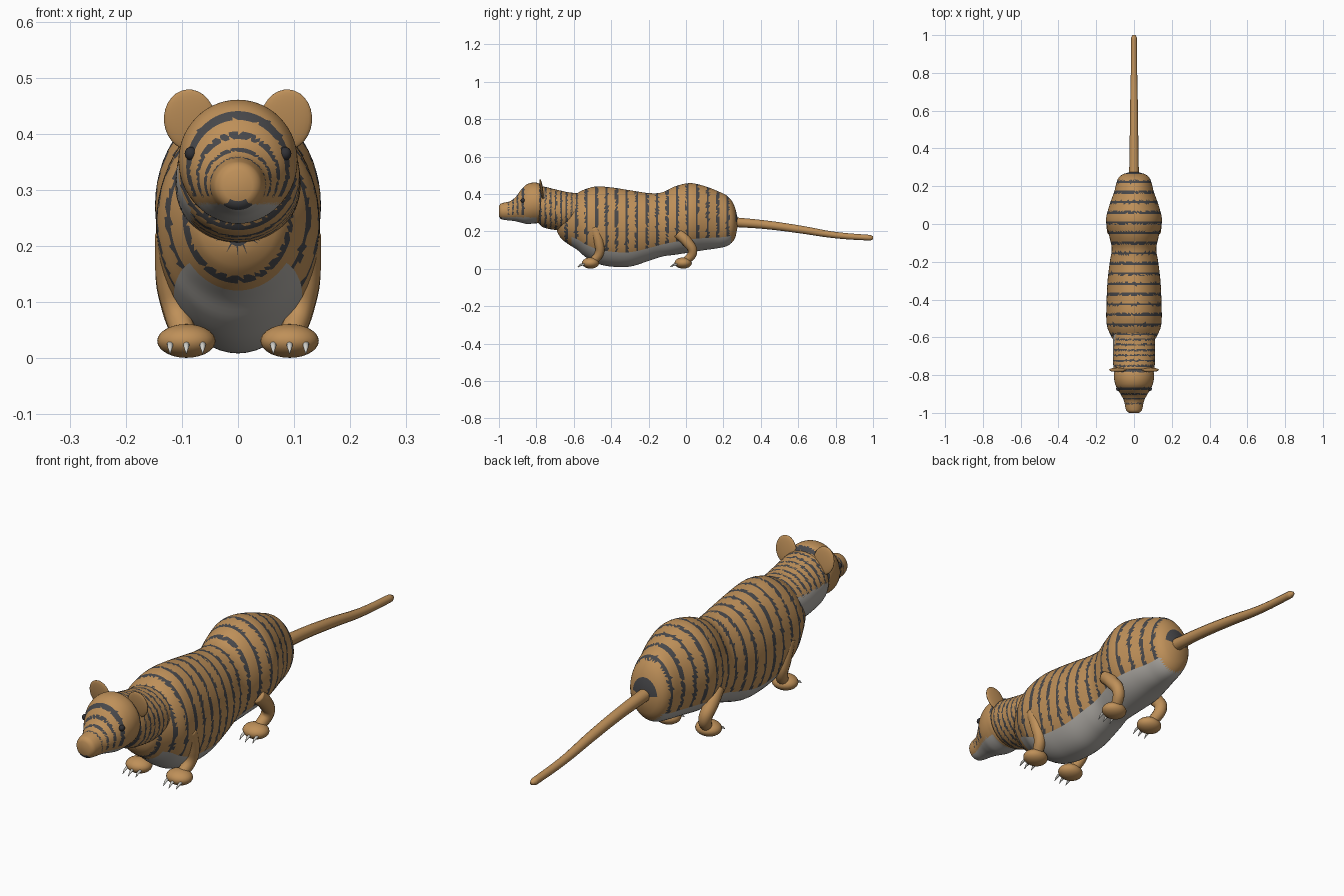
import bpy, bmesh, math, random
from mathutils import Vector, Matrix

random.seed(4)
cube = bpy.data.objects.get("Cube")
if cube:
    bpy.data.objects.remove(cube)


def material(name, rgb):
    m = bpy.data.materials.new(name)
    m.use_nodes = True
    m.diffuse_color = (*rgb, 1)
    m.node_tree.nodes["Principled BSDF"].inputs["Base Color"].default_value = (*rgb, 1)
    return m


TAN = material("tan fur", (0.52, 0.28, 0.10))
STRIPE = material("dark stripe", (0.065, 0.065, 0.07))
BELLY = material("grey belly", (0.42, 0.40, 0.37))
EYE = material("black eye", (0.03, 0.03, 0.035))
CLAW = material("pale claw", (0.65, 0.64, 0.60))


def finish(name, bm, mats, rule=None):
    """Turn a bmesh into a smooth object, colouring faces by a rule."""
    bmesh.ops.recalc_face_normals(bm, faces=bm.faces)
    for f in bm.faces:
        f.smooth = True
        if rule:
            f.material_index = rule(f.calc_center_median())
    mesh = bpy.data.meshes.new(name)
    bm.to_mesh(mesh)
    bm.free()
    for m in mats:
        mesh.materials.append(m)
    ob = bpy.data.objects.new(name, mesh)
    bpy.context.collection.objects.link(ob)
    return ob


def smooth_sample(rows, y):
    """Cubic interpolation of stations (y, half width, bottom, top)."""
    i = max(k for k in range(len(rows) - 1) if rows[k][0] <= y + 1e-9)
    a, b = rows[i], rows[i + 1]
    p, n = rows[max(i - 1, 0)], rows[min(i + 2, len(rows) - 1)]
    h = b[0] - a[0]
    t = (y - a[0]) / h
    out = []
    for k in (1, 2, 3):
        ma = (b[k] - p[k]) / (b[0] - p[0]) * h
        mb = (n[k] - a[k]) / (n[0] - a[0]) * h
        out.append((2*t**3 - 3*t*t + 1) * a[k] + (t**3 - 2*t*t + t) * ma
                   + (3*t*t - 2*t**3) * b[k] + (t**3 - t*t) * mb)
    return out


def loft(name, rows, rings, segs, rule):
    """Oval sections along y, split into triangles for ragged stripes."""
    bm = bmesh.new()
    loops = []
    y0, y1 = rows[0][0], rows[-1][0]
    for r in range(rings + 1):
        y = y0 + (y1 - y0) * r / rings
        w, lo, hi = smooth_sample(rows, y)
        loop = []
        for s in range(segs):
            a = math.tau * s / segs
            loop.append(bm.verts.new((w * math.sin(a), y,
                                      (lo + hi) / 2 + (hi - lo) / 2 * math.cos(a))))
        loops.append(loop)
    for la, lb in zip(loops, loops[1:]):
        for s in range(segs):
            bm.faces.new((la[s], la[s - 1], lb[s - 1], lb[s]))
    bm.faces.new(loops[0])
    bm.faces.new(loops[-1])
    bmesh.ops.triangulate(bm, faces=bm.faces)
    return finish(name, bm, [TAN, STRIPE, BELLY], rule)


def striped(y, spacing, duty):
    return int(((y + random.uniform(-.003, .003)) / spacing) % 1 < duty)


# Body: plump trunk with a low shoulder hump, a dip and round haunches
BODY = [(-.69, .025, .20, .27), (-.67, .07, .165, .32), (-.63, .10, .132, .37),
        (-.58, .128, .10, .405), (-.54, .143, .065, .425), (-.48, .146, .03, .44),
        (-.40, .145, .012, .435), (-.30, .14, .012, .42), (-.20, .128, .042, .405),
        (-.13, .118, .065, .408), (-.06, .132, .075, .44), (.02, .148, .087, .458),
        (.10, .13, .10, .442), (.17, .105, .11, .415), (.22, .092, .122, .39),
        (.25, .078, .145, .355), (.268, .05, .18, .31), (.275, .02, .22, .275)]


def body_colour(c):
    _, lo, hi = smooth_sample(BODY, max(min(c.y, .275), -.69))
    if -.61 < c.y < .24 and c.z < lo + (hi - lo) * .19:
        return 2
    if c.y > .245:
        return int(c.y > .268 and c.z > .25)
    return striped(c.y, .054, .27)


loft("body", BODY, 100, 56, body_colour)

# Neck: closely striped, with a grey patch on its right side
NECK = [(-.80, .085, .26, .43), (-.77, .106, .225, .44), (-.70, .111, .208, .425),
        (-.62, .111, .203, .408), (-.50, .105, .20, .40)]


def neck_colour(c):
    if c.x < -.082 and c.z < .345 and c.y > -.77:
        return 2
    return striped(c.y, .028, .33)


loft("neck", NECK, 48, 56, neck_colour)

# Head: round skull running into a blunt snout, grey under the jaw
HEAD = [(-1.0, .026, .28, .335), (-.992, .038, .268, .347), (-.975, .045, .262, .353),
        (-.94, .052, .258, .362), (-.91, .066, .254, .385), (-.88, .084, .246, .425),
        (-.85, .099, .24, .452), (-.81, .106, .243, .461), (-.775, .10, .25, .45),
        (-.75, .07, .29, .41)]
HEAD_STRIPES = ((-.95, .003), (-.925, .004), (-.9, .004), (-.872, .007), (-.775, .008))


def head_colour(c):
    if c.y < -.985 and c.z < .296 - abs(c.x) * .9:
        return 1
    if -.985 < c.y < -.80 and c.z < .275:
        return 2
    y = c.y + random.uniform(-.002, .002)
    return int(c.z > .29 and any(abs(y - s) < w for s, w in HEAD_STRIPES))


loft("head", HEAD, 50, 56, head_colour)


def ball(name, centre, size, mat, turn=None):
    bm = bmesh.new()
    bmesh.ops.create_uvsphere(bm, u_segments=24, v_segments=14, radius=1)
    m = Matrix.Translation(centre) @ (turn or Matrix()) @ Matrix.Diagonal((*size, 1))
    bm.transform(m)
    return finish(name, bm, [mat])


def tube(name, points, mat):
    """Tapered tube through (x, y, z, radius) points, converted to a mesh."""
    cu = bpy.data.curves.new(name, 'CURVE')
    cu.dimensions = '3D'
    cu.bevel_depth = 1
    cu.bevel_resolution = 4
    cu.resolution_u = 8
    cu.use_fill_caps = True
    sp = cu.splines.new('BEZIER')
    sp.bezier_points.add(len(points) - 1)
    for bp, (x, y, z, r) in zip(sp.bezier_points, points):
        bp.co = (x, y, z)
        bp.radius = r
        bp.handle_left_type = bp.handle_right_type = 'AUTO'
    tmp = bpy.data.objects.new(name + "_path", cu)
    bpy.context.collection.objects.link(tmp)
    bpy.context.view_layer.update()
    mesh = bpy.data.meshes.new_from_object(
        tmp.evaluated_get(bpy.context.evaluated_depsgraph_get()))
    bpy.data.objects.remove(tmp)
    bm = bmesh.new()
    bm.from_mesh(mesh)
    bpy.data.meshes.remove(mesh)
    bmesh.ops.remove_doubles(bm, verts=bm.verts, dist=1e-5)
    return finish(name, bm, [mat], lambda c: 0)


# Tail
tube("tail", [(0, .25, .25, .026), (0, .42, .236, .023), (0, .6, .212, .021),
              (0, .8, .18, .017), (0, .985, .166, .015), (0, 1.0, .165, .008)], TAN)

# Legs: bent tubes ending in oval paws with three claws each
FRONT_LEG = [(.116, -.49, .22, .032), (.119, -.465, .14, .027),
             (.109, -.463, .085, .024), (.095, -.495, .04, .022)]
HIND_LEG = [(.112, -.04, .19, .03), (.119, .005, .145, .028),
            (.111, .035, .09, .025), (.095, .0, .04, .022)]


def leg(name, side, points, paw_y):
    tube(name + "_leg", [(side * x, y, z, r) for x, y, z, r in points], TAN)
    ball(name + "_paw", (side * .092, paw_y, .031), (.052, .046, .03), TAN)
    for i in (-1, 0, 1):
        x = side * .092 + i * .029
        base = paw_y - (.042 if i == 0 else .036)
        tube(f"{name}_claw_{i + 2}", [(x, base + .01, .026, .006), (x, base - .012, .021, .005),
                                      (x, base - .028, .009, .001)], CLAW)


for side, word in ((1, "left"), (-1, "right")):
    leg(word + "_front", side, FRONT_LEG, -.51)
    leg(word + "_hind", side, HIND_LEG, -.015)
    # Ears and eyes
    ball(word + "_ear", (side * .086, -.772, .425), (.046, .008, .055), TAN,
         Matrix.Rotation(.15, 4, 'X') @ Matrix.Rotation(side * .1, 4, 'Y'))
    ball(word + "_eye", (side * .084, -.872, .365), (.011, .012, .012), EYE)
